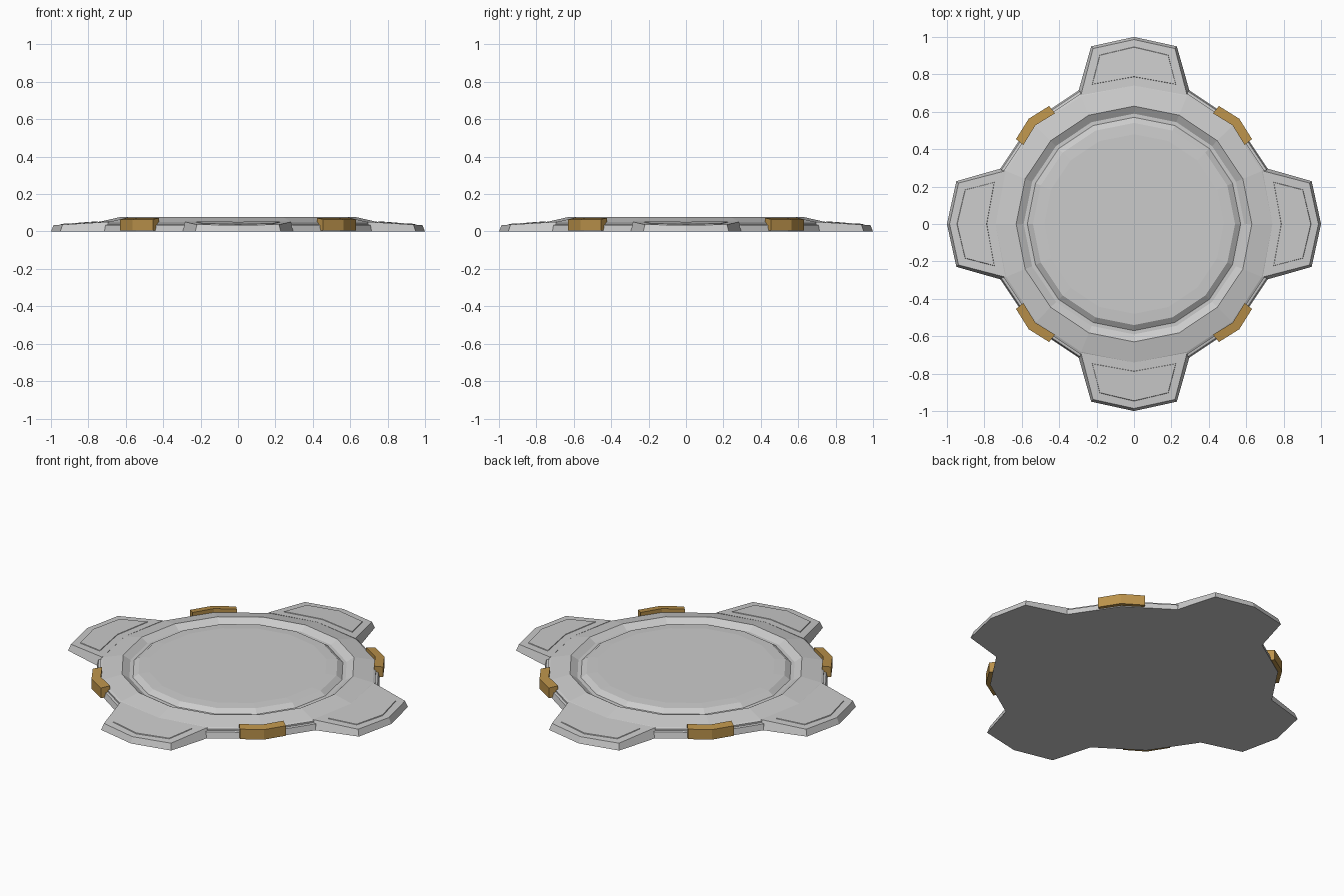
import bpy
from math import sin, cos, pi

if "Cube" in bpy.data.objects:
    bpy.data.objects.remove(bpy.data.objects["Cube"])

STEP = pi / 8  # sixteen-sided plate


def mesh_object(name, verts, faces, material=None, turn=0):
    me = bpy.data.meshes.new(name)
    me.from_pydata(verts, [], faces)
    ob = bpy.data.objects.new(name, me)
    bpy.context.collection.objects.link(ob)
    ob.rotation_euler.z = turn
    if material:
        me.materials.append(material)
    return ob


def loft(name, rings, material=None, turn=0):
    """Skin equal-length closed rings (listed bottom to top) and cap both ends."""
    n = len(rings[0])
    verts = [v for r in rings for v in r]
    faces = [(k * n + i, k * n + (i + 1) % n, (k + 1) * n + (i + 1) % n, (k + 1) * n + i)
             for k in range(len(rings) - 1) for i in range(n)]
    faces.append(tuple(reversed(range(n))))
    last = (len(rings) - 1) * n
    faces.append(tuple(range(last, last + n)))
    return mesh_object(name, verts, faces, material, turn)


# Round plate: stepped edge, sloped shoulder, ring groove, raised centre
profile = [(0.773, 0), (0.765, 0.034), (0.752, 0.037), (0.752, 0.046), (0.74, 0.052),
           (0.63, 0.077), (0.59, 0.052), (0.57, 0.052), (0.54, 0.074), (0.48, 0.078)]
loft("round_plate", [[(r * cos(i * STEP), r * sin(i * STEP), z) for i in range(16)]
                     for r, z in profile])


def arm_height(y):
    return 0.052 - 0.017 * (y - 0.745) / 0.24


def arm_ring(half_in, y_in, mid_in, half_out, y_out, mid_out, lift=None):
    """Six-point arm outline, counter-clockwise; flat at z=0 unless lifted."""
    pts = [(half_in, y_in), (half_out, y_out), (0, mid_out),
           (-half_out, y_out), (-half_in, y_in), (0, mid_in)]
    return [(x, y, 0 if lift is None else arm_height((x * x + y * y) ** 0.5) + lift)
            for x, y in pts]


gold = bpy.data.materials.new("gold")
gold.diffuse_color = (0.50, 0.29, 0.07, 1)
gold.use_nodes = True
gold.node_tree.nodes["Principled BSDF"].inputs["Base Color"].default_value = gold.diffuse_color

for k in range(4):
    turn = k * pi / 2
    # Arm with slightly tapered sides
    loft("arm", [arm_ring(0.296, 0.714, 0.74, 0.229, 0.95, 1.0),
                 arm_ring(0.284, 0.688, 0.74, 0.219, 0.938, 0.986, 0)], turn=turn)
    # Thin raised panel on the arm
    loft("arm_panel", [arm_ring(0.225, 0.745, 0.785, 0.185, 0.905, 0.948, -0.004),
                       arm_ring(0.222, 0.748, 0.788, 0.182, 0.902, 0.945, 0.003)], turn=turn)

    # Gold clip wrapped around the plate edge between arms
    def clip_ring(half, r_end, r_mid, thick, z_out, z_in):
        return [(r_end, -half, z_out), (r_mid, 0, z_out), (r_end, half, z_out),
                (r_end - thick, half - 0.005, z_in), (r_mid - thick, 0, z_in),
                (r_end - thick, -half + 0.005, z_in)]
    loft("edge_clip", [clip_ring(0.125, 0.767, 0.796, 0.05, 0.006, 0.006),
                       clip_ring(0.125, 0.767, 0.796, 0.05, 0.065, 0.072)],
         gold, turn + pi / 4)
